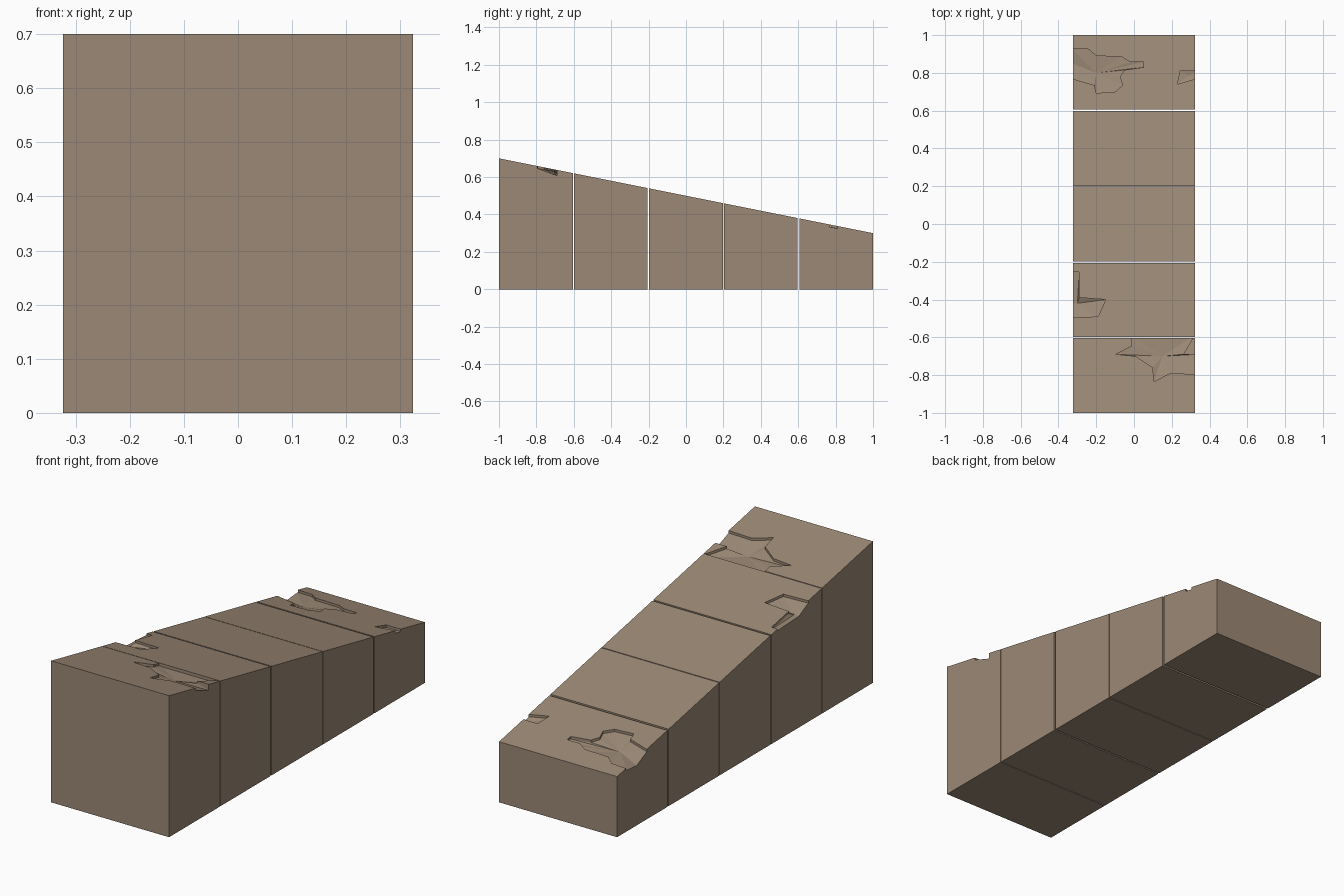
import bpy, bmesh
from mathutils import Vector

if "Cube" in bpy.data.objects:
    bpy.data.objects.remove(bpy.data.objects["Cube"])

W = 0.323
stone = bpy.data.materials.new("brown_stone")
stone.diffuse_color = (0.33, 0.25, 0.18, 1)
stone.use_nodes = True
stone.node_tree.nodes["Principled BSDF"].inputs["Base Color"].default_value = stone.diffuse_color


def top(y):
    return 0.5 - 0.2 * y


def make_object(name, bm):
    bmesh.ops.recalc_face_normals(bm, faces=bm.faces)
    me = bpy.data.meshes.new(name)
    bm.to_mesh(me)
    bm.free()
    me.materials.append(stone)
    ob = bpy.data.objects.new(name, me)
    bpy.context.collection.objects.link(ob)
    return ob


def block(name, y0, y1):
    bm = bmesh.new()
    prof = [(y0, 0), (y1, 0), (y1, top(y1)), (y0, top(y0))]
    f = bm.faces.new([bm.verts.new((-W, y, z)) for y, z in prof])
    ext = bmesh.ops.extrude_face_region(bm, geom=[f])["geom"]
    bmesh.ops.translate(bm, vec=(2 * W, 0, 0),
                        verts=[v for v in ext if isinstance(v, bmesh.types.BMVert)])
    return make_object(name, bm)


def chip(ob, outline, centre, deep, rim=0.012):
    # prism with a dished floor, subtracted from the block
    bm = bmesh.new()
    hi = [bm.verts.new((p[0], p[1], top(p[1]) + 0.05)) for p in outline]
    lo = [bm.verts.new((p[0], p[1], top(p[1]) - (p[2] if len(p) > 2 else rim)))
          for p in outline]
    c = bm.verts.new((*centre, top(centre[1]) - deep))
    c2 = bm.verts.new((*centre, top(centre[1]) + 0.05))
    for i in range(len(outline)):
        j = (i + 1) % len(outline)
        bm.faces.new((hi[i], hi[j], lo[j], lo[i]))
        bm.faces.new((lo[i], lo[j], c))
        bm.faces.new((hi[j], hi[i], c2))
    cutter = make_object("chip_cutter", bm)
    cutter.hide_render = True
    mod = ob.modifiers.new("chip", "BOOLEAN")
    mod.object, mod.operation, mod.solver = cutter, "DIFFERENCE", "EXACT"
    bpy.context.view_layer.objects.active = ob
    bpy.ops.object.modifier_apply(modifier="chip")
    bpy.data.objects.remove(cutter)


# Five stone blocks separated by narrow joints
spans = [(-1, -0.603), (-0.599, -0.206), (-0.198, 0.198), (0.202, 0.597), (0.607, 1)]
blocks = [block(f"ramp_block_{i + 1}", a, b) for i, (a, b) in enumerate(spans)]

# Chips in the lowest block
chip(blocks[4], [(-.33, .93), (-.24, .925), (-.2, .89), (-.065, .885), (-.02, .857),
                 (.05, .857), (.05, .83), (-.05, .815), (-.075, .78), (-.06, .735),
                 (-.1, .7), (-.2, .693), (-.21, .735), (-.33, .77), (-.33, .85, .035)],
     (-.2, .8), .028)
chip(blocks[4], [(.245, .81), (.33, .81), (.33, .77), (.23, .74)], (.29, .785), .018)

# Chip in the second block
chip(blocks[1], [(-.33, -.255, .008), (-.29, -.255), (-.29, -.39), (-.15, -.4),
                 (-.19, -.49), (-.33, -.495), (-.33, -.42, .035)], (-.3, -.42), .03)

# Chip in the tallest block
chip(blocks[0], [(-.01, -.59), (.32, -.59), (.26, -.69), (.33, -.69, .03),
                 (.33, -.795), (.19, -.79), (.105, -.835), (.1, -.76), (.01, -.7),
                 (-.095, -.69), (-.01, -.645)], (.15, -.7), .028)
